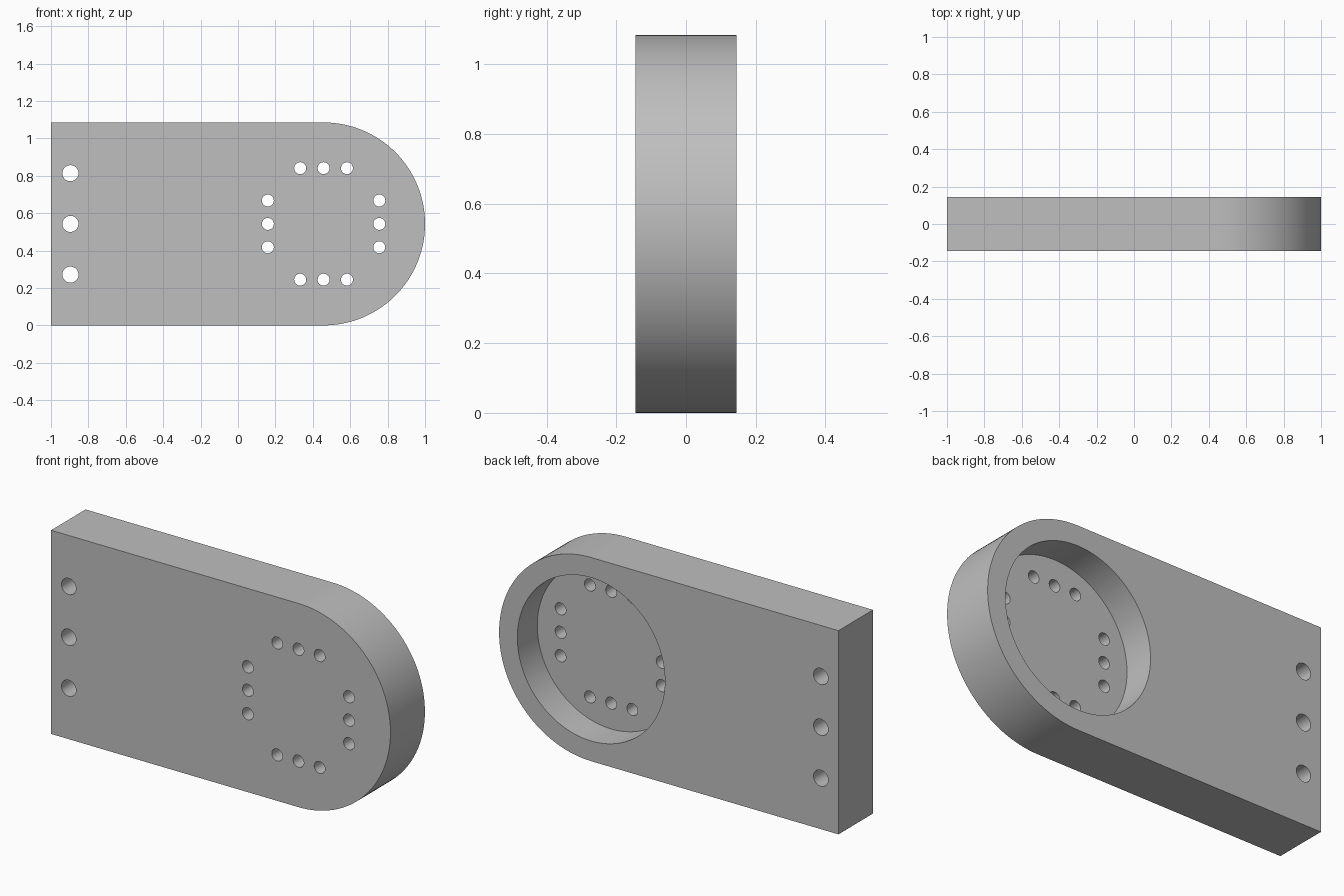
import bpy, bmesh, math
from mathutils import Matrix, Vector

if "Cube" in bpy.data.objects:
    bpy.data.objects.remove(bpy.data.objects["Cube"], do_unlink=True)

HALF = 0.145            # half thickness
R = 0.5425              # rounded end radius
CX = 1 - R              # rounded end centre
POCKET_R, POCKET_FLOOR = 0.435, -0.023

grey = bpy.data.materials.new("plain grey")
grey.use_nodes = True
colour = (0.52, 0.52, 0.52, 1)
grey.diffuse_color = colour
grey.node_tree.nodes["Principled BSDF"].inputs["Base Color"].default_value = colour


def make_object(name, bm):
    bmesh.ops.recalc_face_normals(bm, faces=bm.faces)
    mesh = bpy.data.meshes.new(name)
    bm.to_mesh(mesh)
    bm.free()
    mesh.materials.append(grey)
    obj = bpy.data.objects.new(name, mesh)
    bpy.context.collection.objects.link(obj)
    return obj


def add_cylinder(bm, x, z, radius, y0, y1, segments):
    place = Matrix.Translation((x, (y0 + y1) / 2, z)) @ Matrix.Rotation(math.pi / 2, 4, "X")
    bmesh.ops.create_cone(bm, cap_ends=True, segments=segments, radius1=radius,
                          radius2=radius, depth=y1 - y0, matrix=place)


# Plate with one square end and one round end
bm = bmesh.new()
steps = 64
outline = [(-1, 2 * R), (-1, 0)]
for i in range(steps + 1):
    a = math.pi * (i / steps - 0.5)
    outline.append((CX + R * math.cos(a), R + R * math.sin(a)))
face = bm.faces.new([bm.verts.new((x, -HALF, z)) for x, z in outline])
sides = bmesh.ops.extrude_face_region(bm, geom=[face])["geom"]
bmesh.ops.translate(bm, vec=Vector((0, 2 * HALF, 0)),
                    verts=[v for v in sides if isinstance(v, bmesh.types.BMVert)])
plate = make_object("mounting_plate", bm)

# Round pocket sunk into the back
bm = bmesh.new()
add_cylinder(bm, CX, R, POCKET_R, POCKET_FLOOR, HALF + 0.1, 128)
pocket = make_object("pocket_cutter", bm)

# Three large end holes and four rows of three small holes, all through
bm = bmesh.new()
for k in (-1, 0, 1):
    add_cylinder(bm, -0.896, R + k * 0.271, 0.043, -0.3, 0.3, 40)
    for side in (-1, 1):
        for dx, dz in ((side * 0.298, k * 0.125), (k * 0.125, side * 0.298)):
            add_cylinder(bm, CX + dx, R + dz, 0.032, -0.3, 0.3, 32)
holes = make_object("hole_cutter", bm)

# Cut, then shade with crisp rims
bpy.ops.object.select_all(action="DESELECT")
plate.select_set(True)
bpy.context.view_layer.objects.active = plate
for cutter in (pocket, holes):
    cutter.hide_render = True
    mod = plate.modifiers.new(cutter.name, "BOOLEAN")
    mod.operation = "DIFFERENCE"
    mod.solver = "EXACT"
    mod.object = cutter
    bpy.ops.object.modifier_apply(modifier=mod.name)
    bpy.data.objects.remove(cutter, do_unlink=True)
bpy.ops.object.shade_smooth_by_angle(angle=math.radians(30))
